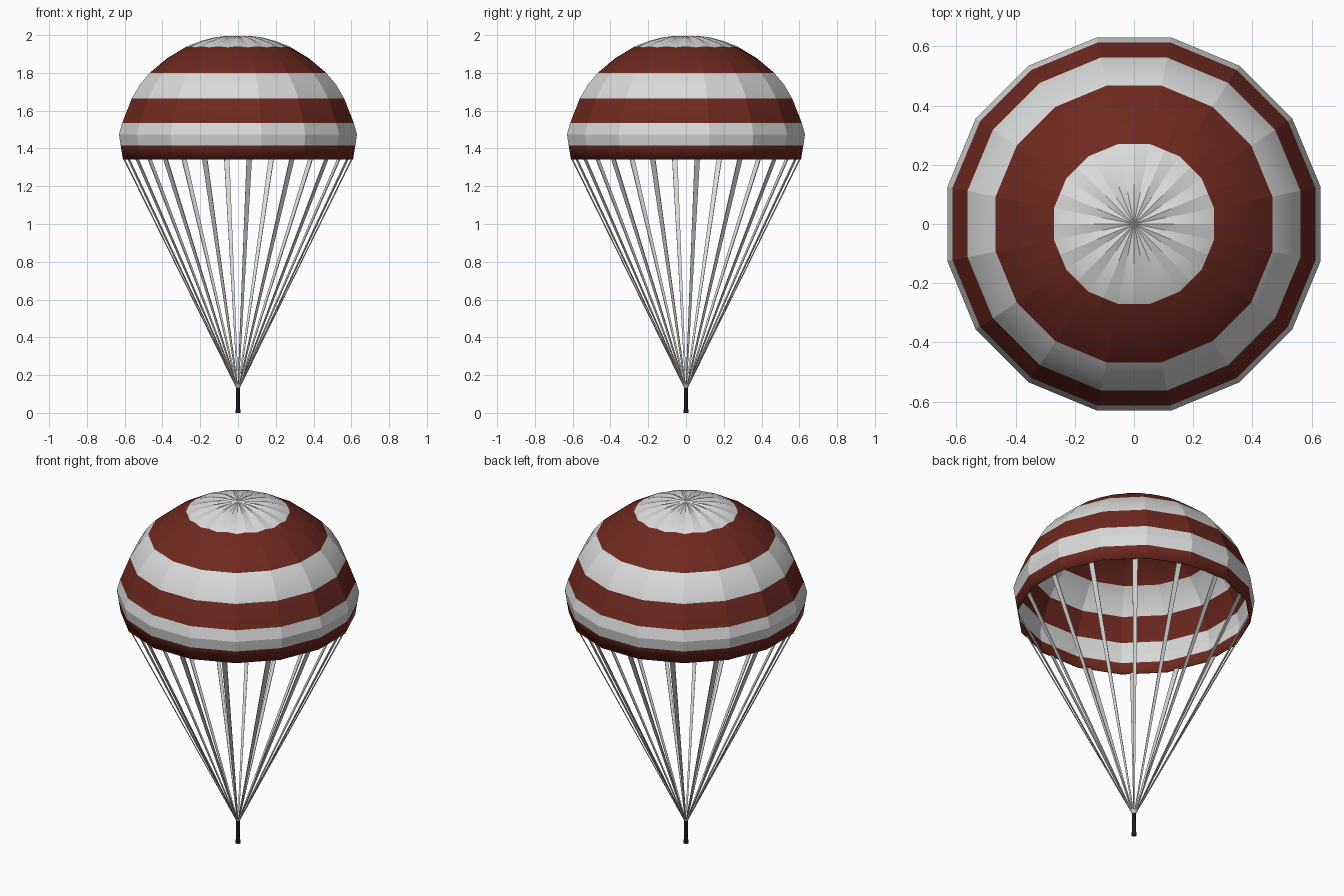
import bpy, bmesh, math
from mathutils import Vector

if "Cube" in bpy.data.objects:
    bpy.data.objects.remove(bpy.data.objects["Cube"])

def material(name, rgb):
    m = bpy.data.materials.new(name)
    m.diffuse_color = (*rgb, 1)
    m.use_nodes = True
    m.node_tree.nodes["Principled BSDF"].inputs["Base Color"].default_value = m.diffuse_color
    return m

white = material("off_white", (0.70, 0.70, 0.70))
red = material("dark_red", (0.155, 0.022, 0.014))
dark = material("charcoal", (0.032, 0.032, 0.035))

def make_object(name, bm, mats):
    bmesh.ops.recalc_face_normals(bm, faces=bm.faces)
    me = bpy.data.meshes.new(name)
    bm.to_mesh(me)
    bm.free()
    for m in mats:
        me.materials.append(m)
    ob = bpy.data.objects.new(name, me)
    bpy.context.collection.objects.link(ob)
    return ob

GORES = 16
STEP = 2 * math.pi / GORES

# Canopy profile: (radius at gore middle, z, stripe below: 0 white / 1 red, pleat height)
profile = [(0.06, 1.993, 0, 0.006), (0.13, 1.983, 0, 0.009), (0.20, 1.964, 0, 0.008),
           (0.27, 1.938, 1, 0.006), (0.375, 1.876, 1, 0.003), (0.467, 1.800, 0, 0),
           (0.52, 1.737, 0, 0), (0.562, 1.665, 1, 0), (0.613, 1.535, 0, 0),
           (0.630, 1.475, 0, 0), (0.621, 1.415, 1, 0), (0.609, 1.341, 1, 0)]

# Canopy: 16 gores, each split down the middle so the crown can pleat
bm = bmesh.new()
top = bm.verts.new((0, 0, 1.996))
rings = []
for r, z, stripe, pleat in profile:
    ring = []
    for k in range(GORES * 2):
        a = k * STEP / 2
        seam = k % 2 == 1
        rad = r / math.cos(STEP / 2) if seam else r
        zz = z - pleat * 0.5 if seam else z + pleat * 0.5
        ring.append(bm.verts.new((rad * math.cos(a), rad * math.sin(a), zz)))
    rings.append(ring)
n = GORES * 2
for k in range(n):
    bm.faces.new((top, rings[0][k], rings[0][(k + 1) % n]))
for i in range(len(rings) - 1):
    for k in range(n):
        j = (k + 1) % n
        f = bm.faces.new((rings[i][k], rings[i + 1][k], rings[i + 1][j], rings[i][j]))
        f.material_index = profile[i][2]
# Smooth down each gore, crisp along the seams and the widest ring
for f in bm.faces:
    f.smooth = True
for k in range(n):
    for i in range(len(rings) - 1):
        bm.edges.get((rings[i][k], rings[i + 1][k])).smooth = False
    bm.edges.get((top, rings[0][k])).smooth = False
    for i in (8, 9):
        bm.edges.get((rings[i][k], rings[i][(k + 1) % n])).smooth = False
canopy = make_object("canopy", bm, [white, red])
sol = canopy.modifiers.new("cloth_thickness", "SOLIDIFY")
sol.thickness = 0.004
sol.offset = -1

# Suspension lines: flat ribbons tapering from the rim to the handle
bm = bmesh.new()
for k in range(GORES):
    a = k * STEP + STEP / 4
    out = Vector((math.cos(a), math.sin(a), 0))
    side = Vector((-out.y, out.x, 0))
    ends = []
    for r, z, w, t in ((0.606, 1.345, 0.014, 0.003), (0.004, 0.125, 0.003, 0.002)):
        c = out * r + Vector((0, 0, z))
        ends.append([bm.verts.new(c + side * w * sx + out * t * sy)
                     for sx, sy in ((-1, -1), (1, -1), (1, 1), (-1, 1))])
    hi, lo = ends
    bm.faces.new(hi)
    bm.faces.new(lo[::-1])
    for i in range(4):
        j = (i + 1) % 4
        bm.faces.new((hi[i], lo[i], lo[j], hi[j]))
make_object("suspension_lines", bm, [white])

# Handle rod with a small end knob
def cylinder(name, r1, r2, z0, z1):
    bm = bmesh.new()
    bmesh.ops.create_cone(bm, cap_ends=True, segments=10, radius1=r1, radius2=r2, depth=z1 - z0)
    bmesh.ops.translate(bm, verts=bm.verts, vec=(0, 0, (z0 + z1) / 2))
    make_object(name, bm, [dark])

cylinder("handle_rod", 0.011, 0.010, 0.01, 0.132)
cylinder("handle_knob", 0.013, 0.013, 0.0, 0.018)
